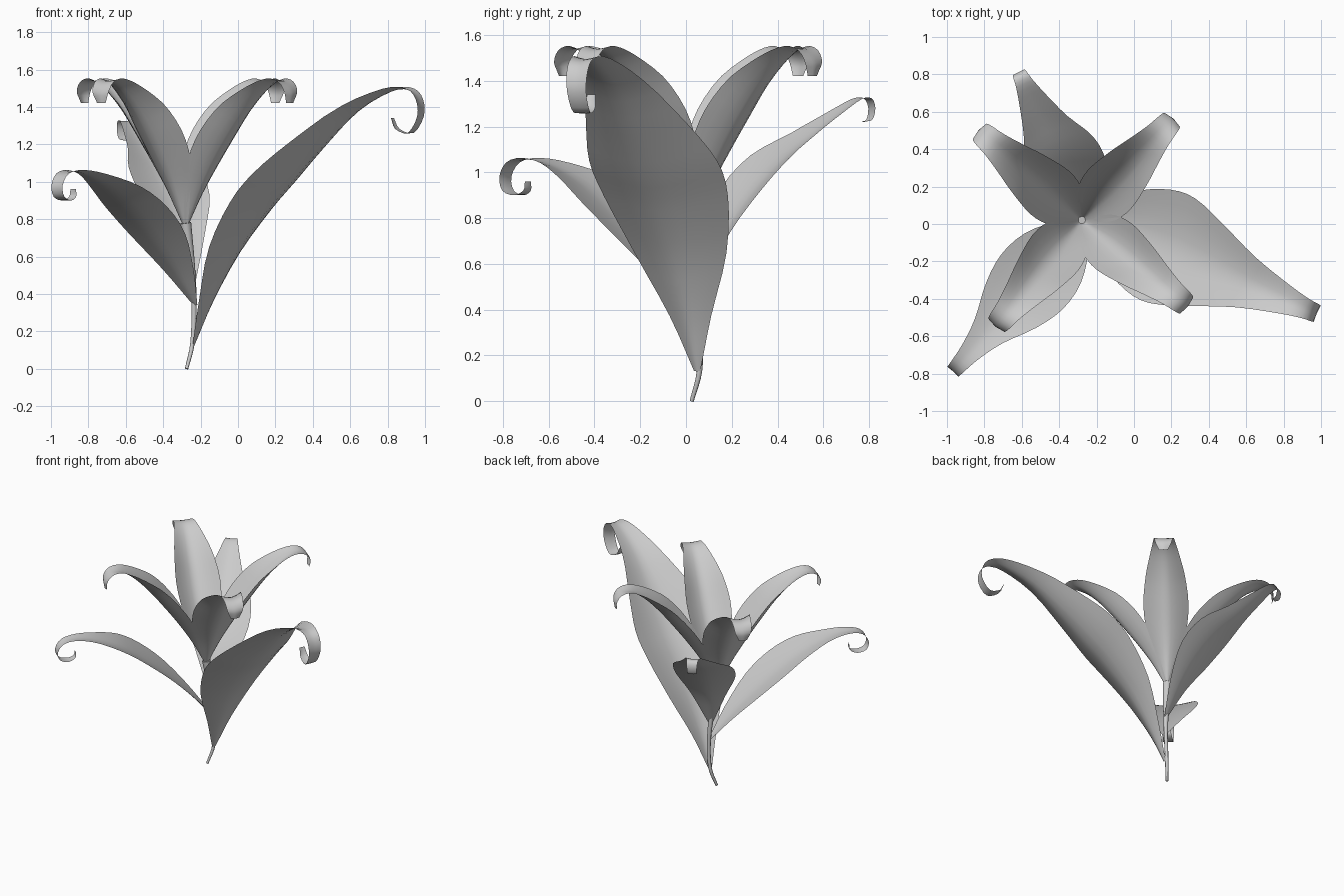
import bpy, math
from mathutils import Vector

if "Cube" in bpy.data.objects:
    bpy.data.objects.remove(bpy.data.objects["Cube"])

def catmull(pts, sub):
    """Smooth a list of tuples by Catmull-Rom interpolation."""
    P = [Vector(p) for p in pts]
    P = [2 * P[0] - P[1]] + P + [2 * P[-1] - P[-2]]
    out = []
    for i in range(1, len(P) - 2):
        a, b, c, d = P[i - 1:i + 3]
        for k in range(sub):
            t = k / sub
            out.append(0.5 * (2 * b + (c - a) * t + (2 * a - 5 * b + 4 * c - d) * t * t
                              + (3 * b - a - 3 * c + d) * t ** 3))
    return out + [P[-2]]

def leaf(name, base, angle, spine, cup):
    """Cupped blade; spine rows are (outward distance, height, half width)."""
    a = math.radians(angle)
    out_dir = Vector((math.cos(a), math.sin(a), 0))
    side = Vector((-math.sin(a), math.cos(a), 0))
    up = Vector((0, 0, 1))
    origin = Vector((base[0], base[1], 0))
    rows = catmull(spine, 3)
    n, cols = len(rows), [-1, -.75, -.5, -.25, 0, .25, .5, .75, 1]
    m = len(cols)
    verts, faces = [], []
    for i, p in enumerate(rows):
        q0, q1 = rows[max(i - 1, 0)], rows[min(i + 1, n - 1)]
        dr, dz = q1[0] - q0[0], q1[1] - q0[1]
        l = math.hypot(dr, dz) or 1
        normal = out_dir * (-dz / l) + up * (dr / l)
        # cup opens out and turns into a hood at the tip
        fade = min(1, (n - 1 - i) / (n * 0.55)) * 1.5 - .5
        w = max(p[2], .004)
        for t in cols:
            verts.append(origin + out_dir * p[0] + up * p[1] + side * (w * t)
                         + normal * (cup * fade * w * abs(t) ** 1.5))
    for i in range(n - 1):
        for j in range(m - 1):
            k = i * m + j
            faces.append((k, k + 1, k + m + 1, k + m))
    me = bpy.data.meshes.new(name)
    me.from_pydata(verts, [], faces)
    for f in me.polygons:
        f.use_smooth = True
    ob = bpy.data.objects.new(name, me)
    bpy.context.collection.objects.link(ob)
    return ob

# Large right leaf
leaf("large_leaf", (-.25, .055), -23.5, [
    (.02, .13, .015), (.12, .36, .10), (.26, .61, .22), (.43, .83, .295), (.57, .98, .305),
    (.74, 1.16, .24), (.96, 1.37, .14), (1.16, 1.48, .08), (1.27, 1.49, .055),
    (1.325, 1.44, .05), (1.335, 1.35, .045), (1.28, 1.26, .04), (1.20, 1.28, .03),
    (1.17, 1.34, .02)], .33)

# Left front leaf
leaf("left_leaf", (-.23, .05), -131.3, [
    (0, .34, .015), (.15, .52, .11), (.33, .70, .20), (.50, .84, .22), (.66, .95, .18),
    (.83, 1.025, .10), (.97, 1.055, .06), (1.07, 1.04, .045), (1.115, .98, .04),
    (1.10, .92, .038), (1.04, .90, .035), (.99, .92, .025), (.985, .96, .02)], .16)

# Back leaf
leaf("back_leaf", (-.24, .05), 116.3, [
    (0, .47, .015), (.12, .72, .12), (.25, .90, .205), (.39, 1.04, .205), (.54, 1.15, .13),
    (.68, 1.25, .08), (.78, 1.315, .05), (.83, 1.32, .04), (.85, 1.28, .035),
    (.84, 1.23, .03), (.81, 1.22, .02)], .22)

# Four top leaves in a rosette
for i, ang in enumerate((-39, 48, 139, -129)):
    leaf("top_leaf_%d" % (i + 1), (-.28, .02), ang, [
        (.015, .77, .02), (.10, .93, .08), (.19, 1.07, .135), (.30, 1.22, .155),
        (.42, 1.37, .135), (.53, 1.48, .10), (.62, 1.535, .075), (.69, 1.53, .065),
        (.73, 1.48, .055), (.725, 1.42, .03)], .6)

# Tapered stem
cu = bpy.data.curves.new("stem", 'CURVE')
cu.dimensions = '3D'
cu.bevel_depth = 1.0
cu.bevel_resolution = 2
cu.use_fill_caps = True
path = catmull([(-.275, .025, 0, .009), (-.243, .06, .14, .012), (-.235, .06, .35, .014),
                (-.25, .045, .55, .02), (-.28, .02, .78, .03)], 4)
sp = cu.splines.new('POLY')
sp.points.add(len(path) - 1)
for pt, p in zip(sp.points, path):
    pt.co = (p[0], p[1], p[2], 1)
    pt.radius = p[3]
sp.use_smooth = True
bpy.context.collection.objects.link(bpy.data.objects.new("stem", cu))
